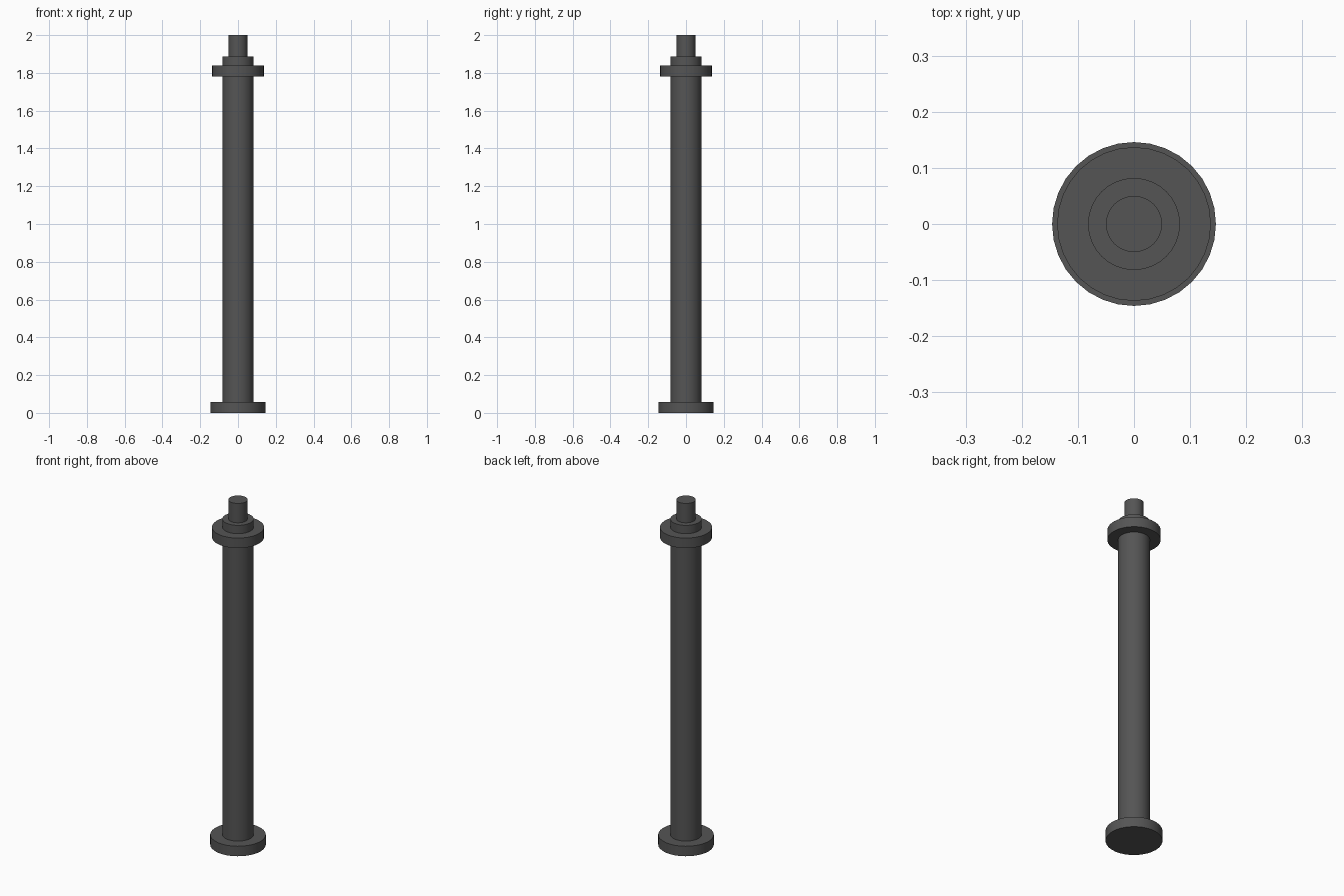
import bpy
import math

if "Cube" in bpy.data.objects:
    bpy.data.objects.remove(bpy.data.objects["Cube"])

# dark grey metal shared by all parts
metal = bpy.data.materials.new("dark_metal")
metal.diffuse_color = (0.09, 0.09, 0.09, 1)
metal.use_nodes = True
metal.node_tree.nodes["Principled BSDF"].inputs["Base Color"].default_value = metal.diffuse_color


def cylinder(name, radius, z0, z1, sides=32):
    bpy.ops.mesh.primitive_cylinder_add(
        vertices=sides, radius=radius, depth=z1 - z0,
        location=(0, 0, (z0 + z1) / 2))
    obj = bpy.context.object
    obj.name = name
    obj.data.materials.append(metal)
    bpy.ops.object.shade_smooth_by_angle(angle=math.radians(30))
    return obj


# foot flange, long shaft, upper collar and top pin
cylinder("base_flange", 0.146, 0.0, 0.058)
cylinder("shaft", 0.082, 0.058, 1.888)
cylinder("upper_collar", 0.137, 1.782, 1.84)
cylinder("top_pin", 0.05, 1.888, 2.0)
